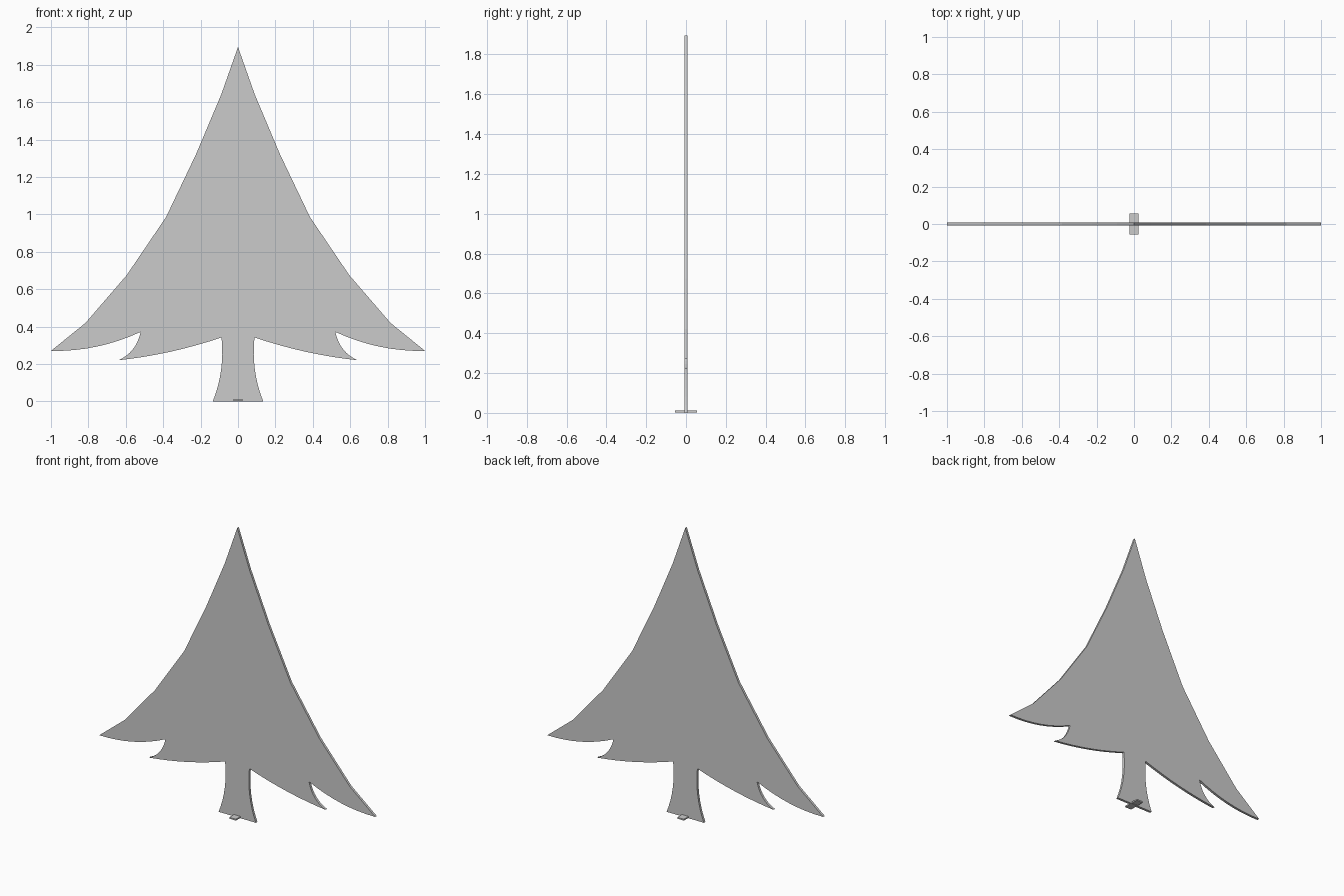
import bpy, bmesh
from mathutils import Vector

if "Cube" in bpy.data.objects:
    bpy.data.objects.remove(bpy.data.objects["Cube"])

THICK = 0.016


def bend(a, ctrl, b, n=8):
    """Quadratic curve from a to b, leaving out the start point."""
    a, c, b = Vector(a), Vector(ctrl), Vector(b)
    return [tuple(a * (1 - t) ** 2 + c * 2 * t * (1 - t) + b * t * t)
            for t in (i / n for i in range(1, n + 1))]


def finish(bm, name):
    bmesh.ops.recalc_face_normals(bm, faces=bm.faces)
    mesh = bpy.data.meshes.new(name)
    bm.to_mesh(mesh)
    bm.free()
    obj = bpy.data.objects.new(name, mesh)
    bpy.context.collection.objects.link(obj)
    return obj


# Right half of the silhouette, from the tip down to the trunk foot
half = [(0.09, 1.64), (0.225, 1.32), (0.385, 0.985),
        (0.595, 0.675), (0.815, 0.42), (1.0, 0.27)]
half += bend((1.0, 0.27), (0.75, 0.265), (0.52, 0.372))    # outer bough
half += bend((0.52, 0.372), (0.545, 0.26), (0.64, 0.22))   # notch
half += bend((0.64, 0.22), (0.36, 0.25), (0.088, 0.342))   # inner bough
half += bend((0.088, 0.342), (0.07, 0.16), (0.135, 0.0))   # trunk side

# Flat tree board: mirrored outline, extruded
outline = [(0, 1.895)] + half + [(-x, z) for x, z in reversed(half)]
bm = bmesh.new()
face = bm.faces.new([bm.verts.new((x, -THICK / 2, z)) for x, z in outline])
ext = bmesh.ops.extrude_face_region(bm, geom=[face], use_keep_orig=True)
moved = [g for g in ext["geom"] if isinstance(g, bmesh.types.BMVert)]
bmesh.ops.translate(bm, verts=moved, vec=(0, THICK, 0))
bmesh.ops.triangulate(bm, faces=[f for f in bm.faces if len(f.verts) > 4])
finish(bm, "tree_board")

# Small cross foot through the bottom of the trunk
bm = bmesh.new()
bmesh.ops.create_cube(bm, size=1)
bmesh.ops.scale(bm, verts=bm.verts, vec=(0.048, 0.112, 0.009))
bmesh.ops.translate(bm, verts=bm.verts, vec=(0, 0, 0.0075))
finish(bm, "foot")
